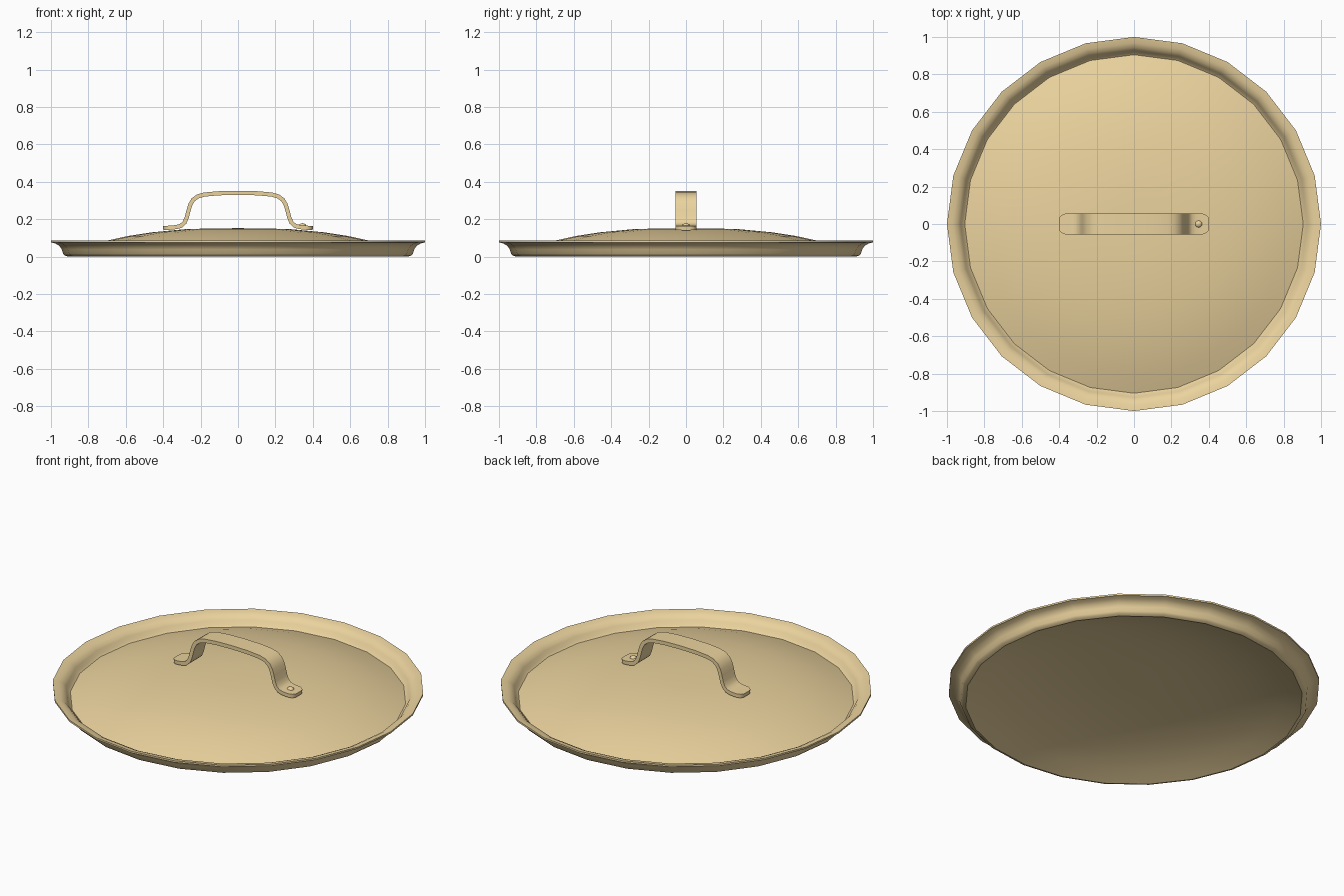
import bpy, bmesh, math

if "Cube" in bpy.data.objects:
    bpy.data.objects.remove(bpy.data.objects["Cube"])

mat = bpy.data.materials.new("brass")
mat.diffuse_color = (0.83, 0.65, 0.34, 1)
mat.use_nodes = True
mat.node_tree.nodes["Principled BSDF"].inputs["Base Color"].default_value = mat.diffuse_color


def finish(bm, name, angle=35):
    bmesh.ops.recalc_face_normals(bm, faces=bm.faces)
    me = bpy.data.meshes.new(name)
    bm.to_mesh(me)
    bm.free()
    ob = bpy.data.objects.new(name, me)
    bpy.context.collection.objects.link(ob)
    me.materials.append(mat)
    bpy.ops.object.select_all(action='DESELECT')
    ob.select_set(True)
    bpy.context.view_layer.objects.active = ob
    bpy.ops.object.shade_smooth_by_angle(angle=math.radians(angle))
    return ob


def lathe(name, profile, sides, centre=(0, 0, 0)):
    bm = bmesh.new()
    vs = [bm.verts.new((r, 0, z)) for r, z in profile]
    es = [bm.edges.new(p) for p in zip(vs, vs[1:])]
    bmesh.ops.spin(bm, geom=vs + es, cent=(0, 0, 0), axis=(0, 0, 1),
                   angle=2 * math.pi, steps=sides, use_duplicate=False)
    bmesh.ops.remove_doubles(bm, verts=bm.verts, dist=1e-4)
    bmesh.ops.translate(bm, verts=bm.verts, vec=centre)
    return finish(bm, name)


# Lid: domed thin shell with a flared rim, 24 sides
lathe("lid", [
    (0, 0.152), (0.14, 0.151), (0.28, 0.147), (0.46, 0.130), (0.59, 0.110),
    (0.70, 0.086), (0.81, 0.055), (0.905, 0.022),
    (0.918, 0.032), (0.928, 0.052), (0.945, 0.070), (0.968, 0.081), (1.0, 0.086),
    (1.0, 0.076), (0.975, 0.070), (0.955, 0.057), (0.942, 0.038),
    (0.935, 0.016), (0.925, 0.006), (0.908, 0.0),
    (0.81, 0.040), (0.70, 0.072), (0.59, 0.097), (0.46, 0.118),
    (0.28, 0.136), (0.14, 0.140), (0, 0.141)], 24)

# Handle: bent strap with rounded feet (x, z, half width), mirrored in x
half = [(0.40, 0.152, 0.022), (0.397, 0.1523, 0.035), (0.388, 0.153, 0.046),
        (0.377, 0.154, 0.053), (0.362, 0.155, 0.056), (0.33, 0.158, 0.056),
        (0.305, 0.165, 0.056), (0.286, 0.182, 0.056), (0.274, 0.210, 0.056),
        (0.265, 0.245, 0.056), (0.255, 0.278, 0.056), (0.240, 0.304, 0.056),
        (0.215, 0.322, 0.056), (0.18, 0.332, 0.056), (0.10, 0.339, 0.056)]
path = half + [(0, 0.341, 0.056)] + [(-x, z, w) for x, z, w in reversed(half)]
bm = bmesh.new()
rows = [[bm.verts.new((x, s * w, z)) for s in (-1, 1)] for x, z, w in path]
for a, b in zip(rows, rows[1:]):
    bm.faces.new((a[0], a[1], b[1], b[0]))
handle = finish(bm, "handle", 40)
solid = handle.modifiers.new("thickness", 'SOLIDIFY')
solid.thickness = 0.022
solid.offset = 0
solid.use_even_offset = True
bpy.ops.object.modifier_apply(modifier=solid.name)
bpy.ops.object.shade_smooth_by_angle(angle=math.radians(40))

# Rivet on the right foot
lathe("rivet", [(0, 0.015), (0.010, 0.013), (0.017, 0.008), (0.020, 0),
                (0.020, -0.012), (0, -0.012)], 12, (0.345, 0, 0.164))
